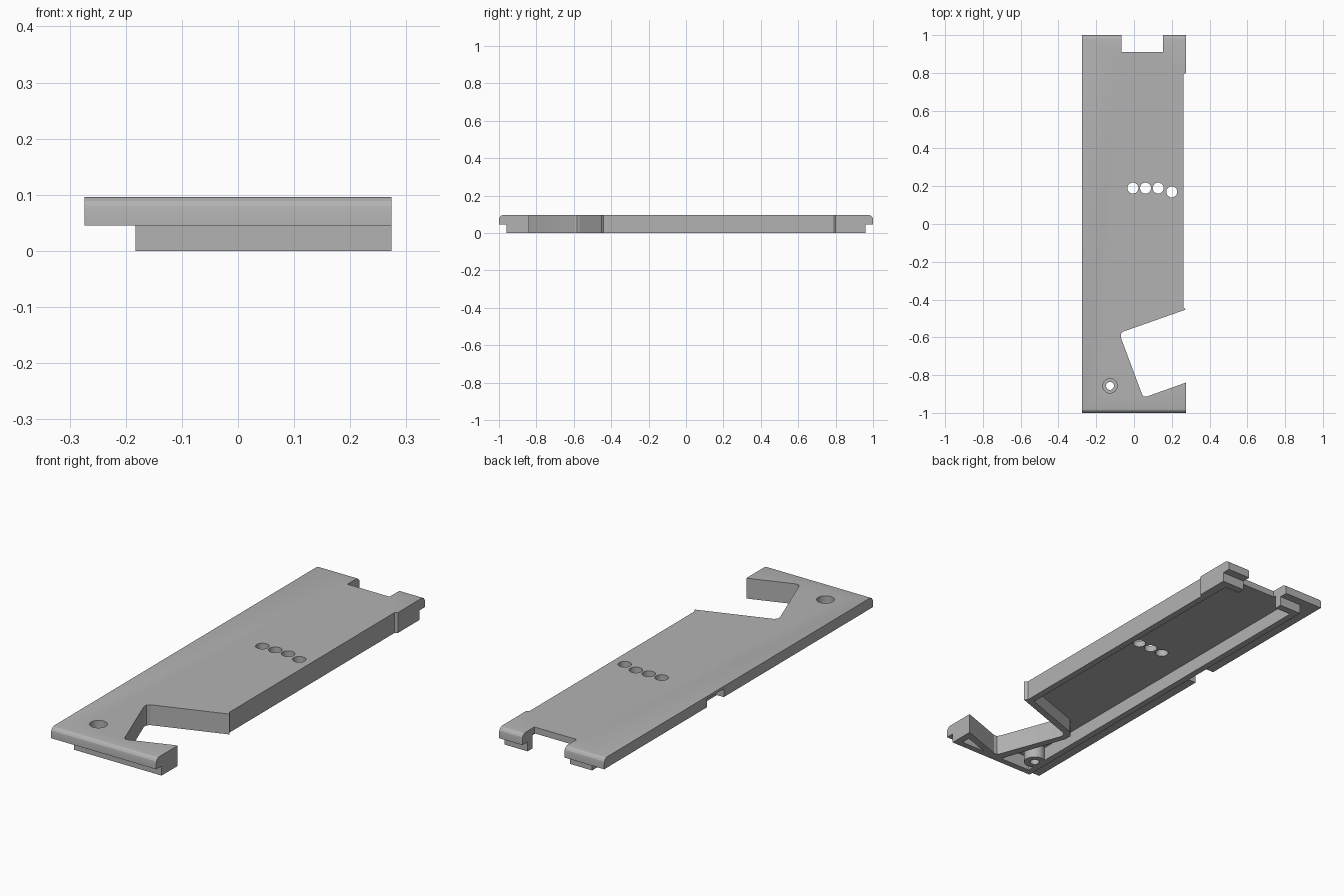
import bpy, bmesh, math
from mathutils import Matrix

cube = bpy.data.objects.get("Cube")
if cube:
    bpy.data.objects.remove(cube, do_unlink=True)

TOP, LIP, FLOOR = 0.096, 0.045, 0.066   # cover top, lip underside, pocket ceiling

grey = bpy.data.materials.new("plain grey plastic")
grey.use_nodes = True
colour = (0.45, 0.45, 0.45, 1)
grey.diffuse_color = colour
grey.node_tree.nodes["Principled BSDF"].inputs["Base Color"].default_value = colour


def solid(name, points, offset):
    """Extrude a closed 3D outline along an offset."""
    bm = bmesh.new()
    face = bm.faces.new([bm.verts.new(p) for p in points])
    out = bmesh.ops.extrude_face_region(bm, geom=[face])
    verts = [g for g in out["geom"] if isinstance(g, bmesh.types.BMVert)]
    bmesh.ops.translate(bm, vec=offset, verts=verts)
    bmesh.ops.recalc_face_normals(bm, faces=bm.faces)
    mesh = bpy.data.meshes.new(name)
    bm.to_mesh(mesh)
    bm.free()
    mesh.materials.append(grey)
    ob = bpy.data.objects.new(name, mesh)
    bpy.context.collection.objects.link(ob)
    return ob


def prism(name, outline, z0, z1):
    return solid(name, [(x, y, z0) for x, y in outline], (0, 0, z1 - z0))


def box(name, x0, x1, y0, y1, z0, z1):
    return prism(name, [(x0, y0), (x1, y0), (x1, y1), (x0, y1)], z0, z1)


def disc(name, x, y, r, z0, z1, n=32):
    ring = [(x + r * math.cos(2 * math.pi * i / n), y + r * math.sin(2 * math.pi * i / n))
            for i in range(n)]
    return prism(name, ring, z0, z1)


def combine(body, tool, operation="DIFFERENCE"):
    mod = body.modifiers.new("combine", "BOOLEAN")
    mod.operation, mod.solver, mod.object = operation, "EXACT", tool
    bpy.context.view_layer.objects.active = body
    bpy.ops.object.modifier_apply(modifier=mod.name)
    bpy.data.objects.remove(tool, do_unlink=True)


# Side profile with stepped ends and rounded top edges, swept across the width
r = 0.024
half = [(0.96, 0), (0.96, LIP), (1, LIP)]
for i in range(5):
    a = math.pi / 2 * i / 4
    half.append((1 - r + r * math.cos(a), TOP - r + r * math.sin(a)))
profile = half + [(-y, z) for y, z in reversed(half)]
cover = solid("cover", [(-0.274, y, z) for y, z in profile], (0.548, 0, 0))

# Ledge along the long side, with its small latch recess
combine(cover, box("ledge_cut", -0.4, -0.183, -1.1, 1.1, -0.1, LIP))
combine(cover, box("latch_cut", -0.4, -0.183, 0.11, 0.235, 0.02, 0.084))

# Shallow relief along the opposite side
combine(cover, prism("side_relief", [(0.262, -0.44), (0.276, -0.455), (0.4, -0.455),
                                     (0.4, 0.8), (0.276, 0.8), (0.262, 0.79)], -0.1, 0.2))

# Angled cutout and end notch
cutout = [(0.274, -0.453), (-0.058, -0.57), (-0.07, -0.582), (-0.07, -0.6),
          (0.042, -0.9), (0.05, -0.913), (0.066, -0.914), (0.274, -0.84), (0.4, -0.8), (0.4, -0.41)]
combine(cover, prism("angled_cutout", cutout, -0.1, 0.2))
combine(cover, box("end_notch", -0.067, 0.153, 0.91, 1.1, -0.1, 0.2))

# Hollow underside, leaving walls around the rim and the cutout
pocket = [(-0.152, 0.925), (-0.152, -0.93), (0.01, -0.93), (-0.101, -0.605),
          (-0.101, -0.57), (-0.075, -0.543), (0.23, -0.435), (0.23, 0.925)]
combine(cover, prism("pocket", pocket, -0.1, FLOOR))
combine(cover, prism("tip_pocket", [(0.11, -0.93), (0.24, -0.93), (0.24, -0.886)], -0.1, FLOOR))

# Screw boss with counterbored hole
sx, sy = -0.127, -0.857
combine(cover, disc("screw_boss", sx, sy, 0.048, 0, 0.08), "UNION")
combine(cover, disc("screw_hole", sx, sy, 0.021, -0.1, 0.2))
combine(cover, disc("counterbore", sx, sy, 0.038, 0.06, 0.2))

# Row of four round openings
for x, y in [(-0.006, 0.19), (0.061, 0.19), (0.128, 0.19), (0.2, 0.17)]:
    combine(cover, disc("round_opening", x, y, 0.029, -0.1, 0.2))

bpy.ops.object.select_all(action="DESELECT")
cover.select_set(True)
bpy.context.view_layer.objects.active = cover
bpy.ops.object.shade_smooth_by_angle(angle=math.radians(20))
